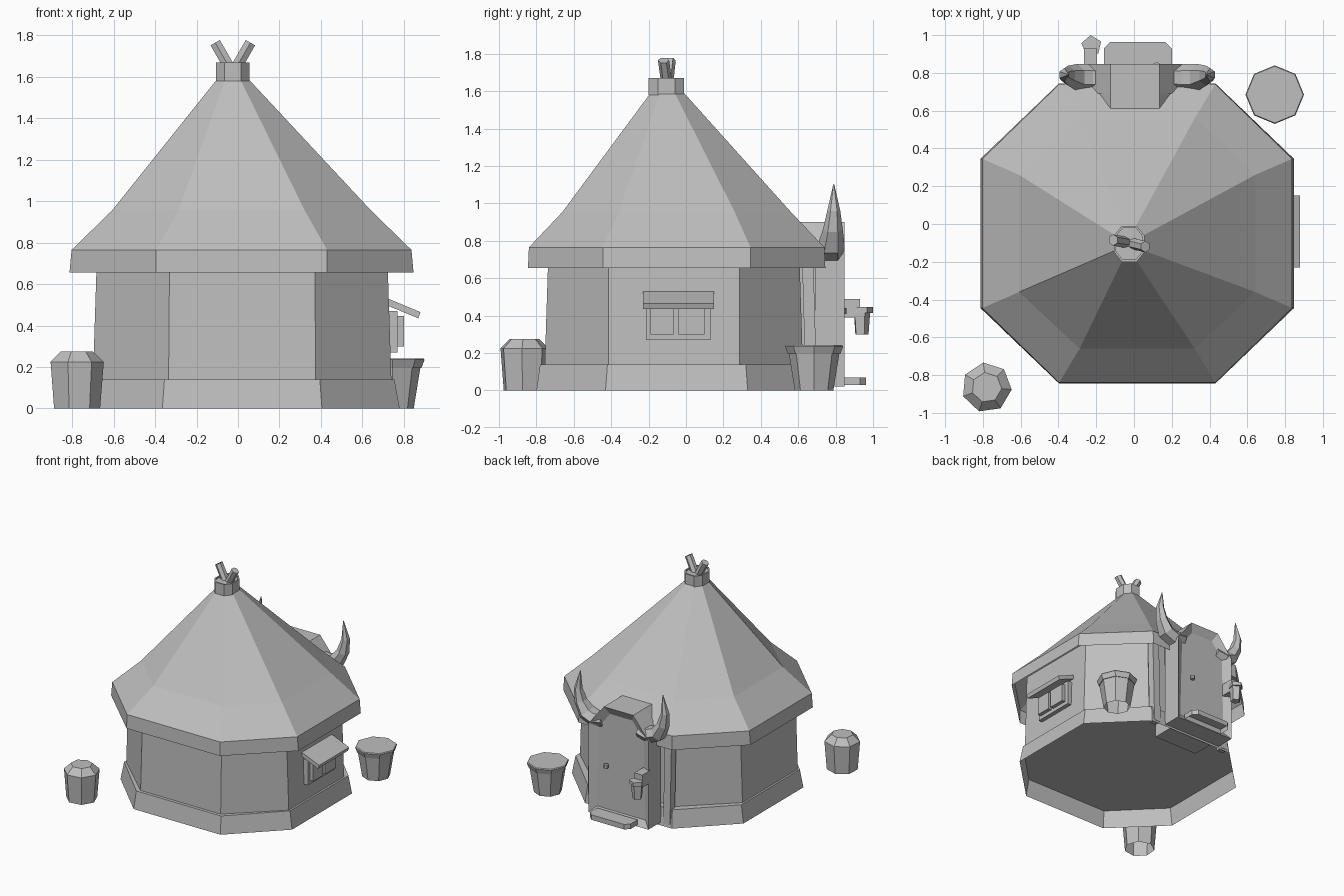
import bpy, bmesh, math
from mathutils import Vector

if "Cube" in bpy.data.objects:
    bpy.data.objects.remove(bpy.data.objects["Cube"], do_unlink=True)

grey = bpy.data.materials.new("plain_grey")
grey.use_nodes = True
colour = (0.52, 0.52, 0.52, 1)
grey.diffuse_color = colour
grey.node_tree.nodes["Principled BSDF"].inputs["Base Color"].default_value = colour


def loft(name, rings, bottom=True):
    """Skin equal-length rings of points, with a lid and an optional bottom."""
    bm = bmesh.new()
    rows = [[bm.verts.new(p) for p in ring] for ring in rings]
    n = len(rows[0])
    for a, b in zip(rows, rows[1:]):
        for i in range(n):
            j = (i + 1) % n
            bm.faces.new((a[i], a[j], b[j], b[i]))
    if bottom:
        bm.faces.new(rows[0])
    bm.faces.new(rows[-1])
    bmesh.ops.recalc_face_normals(bm, faces=bm.faces)
    mesh = bpy.data.meshes.new(name)
    bm.to_mesh(mesh)
    bm.free()
    mesh.materials.append(grey)
    obj = bpy.data.objects.new(name, mesh)
    bpy.context.scene.collection.objects.link(obj)
    return obj


def octagon(cx, cy, hx, hy, ex, ey, z):
    """Eight-sided ring: half sizes hx, hy and half edge lengths ex, ey."""
    quarter = [(hx, ey), (ex, hy), (-ex, hy), (-hx, ey)]
    pts = quarter + [(-x, -y) for x, y in quarter]
    return [(cx + x, cy + y, z) for x, y in pts]


def circle(cx, cy, r, z, n, turn=0.0):
    return [(cx + r * math.cos(turn + math.tau * i / n),
             cy + r * math.sin(turn + math.tau * i / n), z) for i in range(n)]


def tube(name, path, radii, n=6, squash=1.0):
    """Sweep a polygon along a path lying close to the xz plane."""
    pts = [Vector(p) for p in path]
    rings = []
    for i, p in enumerate(pts):
        t = (pts[min(i + 1, len(pts) - 1)] - pts[max(i - 1, 0)]).normalized()
        u = Vector((0, 1, 0))
        v = t.cross(u).normalized()
        rings.append([p + radii[i] * (u * math.cos(math.tau * k / n)
                      + v * squash * math.sin(math.tau * k / n)) for k in range(n)])
    return loft(name, rings)


def box(name, x0, x1, y0, y1, z0, z1):
    return loft(name, [[(x0, y0, z), (x1, y0, z), (x1, y1, z), (x0, y1, z)] for z in (z0, z1)])


# Hut body: hollow plinth, walls, open two-pitch roof and hollow cap
loft("plinth", [octagon(.02, -.05, .76, .75, .385, .38, 0),
                octagon(.02, -.05, .735, .73, .375, .37, .14)], bottom=False)
loft("walls", [octagon(.02, -.065, .72, .69, .355, .35, .14),
               octagon(.02, -.065, .70, .67, .35, .35, .76)], bottom=False)
loft("roof", [octagon(.017, -.05, .83, .795, .413, .395, .655),
              octagon(.017, -.05, .82, .79, .413, .395, .765),
              octagon(.017, -.05, .625, .61, .305, .31, .955),
              octagon(-.025, -.10, .075, .09, .035, .04, 1.59)], bottom=False)
loft("roof_cap", [octagon(-.025, -.105, .08, .095, .04, .045, 1.58),
                  octagon(-.025, -.105, .08, .095, .04, .045, 1.67),
                  octagon(-.025, -.105, .07, .083, .035, .04, 1.67),
                  octagon(-.025, -.105, .07, .083, .035, .04, 1.66)])
for name, side, y in (("right_roof_stick", -1, .015), ("left_roof_stick", 1, -.02)):
    tube(name, [(-.025 + side * .002, -.1, 1.62), (-.025 + side * .085, -.1 + y, 1.765)], [.03, .03])

# Porch core running into the roof, with a wider door frame and recessed door
CX = .005


def arch(name, wide, shoulder, y0, y1):
    half = [(wide, .02), (wide, shoulder), (.13, .9)]
    outline = half + [(-x, z) for x, z in reversed(half)]
    return loft(name, [[(CX + x, y, z) for x, z in outline] for y in (y0, y1)])


arch("porch_core", .2, .8, .5, .7)
frame = arch("door_frame", .265, .73, .69, .848)
bm = bmesh.new()
bm.from_mesh(frame.data)
front = max(bm.faces, key=lambda f: f.calc_center_median().y)
bmesh.ops.inset_region(bm, faces=[front], thickness=.07)
bmesh.ops.translate(bm, verts=front.verts, vec=(0, -.035, 0))
bm.to_mesh(frame.data)
bm.free()

tube("door_knob", [(.12, .84, .41), (.12, .84, .44)], [.018, .018])
step = [(-.18, .84), (.18, .84), (.18, .93), (.145, .963), (-.145, .963), (-.18, .93)]
loft("door_step", [[(.02 + x, y, z) for x, y in step] for z in (.03, .07)], bottom=False)

# Horns and corner posts on both sides of the porch
for side, label in ((1, "left"), (-1, "right")):
    path = [(.16, .775, .76), (.24, .775, .745), (.315, .775, .775),
            (.365, .785, .86), (.385, .79, .96), (.365, .79, 1.1)]
    tube(label + "_horn", [(.017 + side * x, y, z) for x, y, z in path],
         [.065, .073, .073, .053, .035, .003], squash=.85)
    x = .017 + side * .335
    loft(label + "_corner_post", [[(x + a * .03, .65 + dy + b * .03, z)
         for a, b in ((-1, -1), (1, -1), (1, 1), (-1, 1))] for z, dy in ((.02, .02), (.72, 0))])

# Lantern on a bracket beside the door
box("lantern_bracket", -.265, -.195, .82, .93, .39, .49)
loft("lantern_lid", [circle(-.225, .945, .055, z, 5, .4) for z in (.415, .445)])
loft("lantern_cup", [circle(-.225, .938, r, z, 5, .4) for r, z in ((.038, .3), (.047, .42))])

# Side window with two panes and a sloping awning
box("window_frame", .66, .77, -.215, .13, .27, .47)
for name, y0, y1 in (("front_pane", -.19, -.066), ("back_pane", -.04, .10)):
    box(name, .76, .80, y0, y1, .30, .445)
awning = [(.70, .505), (.87, .435), (.88, .465), (.70, .54)]
loft("window_awning", [[(x, y, z) for x, z in awning] for y in (-.23, .15)])

# Planter with a flared rim, and a domed barrel, both hollow underneath
loft("planter_body", [circle(.745, .685, r, z, 8) for r, z in ((.103, 0), (.137, .21))], bottom=False)
loft("planter_rim", [circle(.745, .685, r, z, 8) for r, z in ((.14, .195), (.155, .235), (.15, .242))])
loft("barrel", [circle(-.78, -.865, r, z, 7, 1.71)
                for r, z in ((.115, 0), (.133, .225), (.08, .275))], bottom=False)
